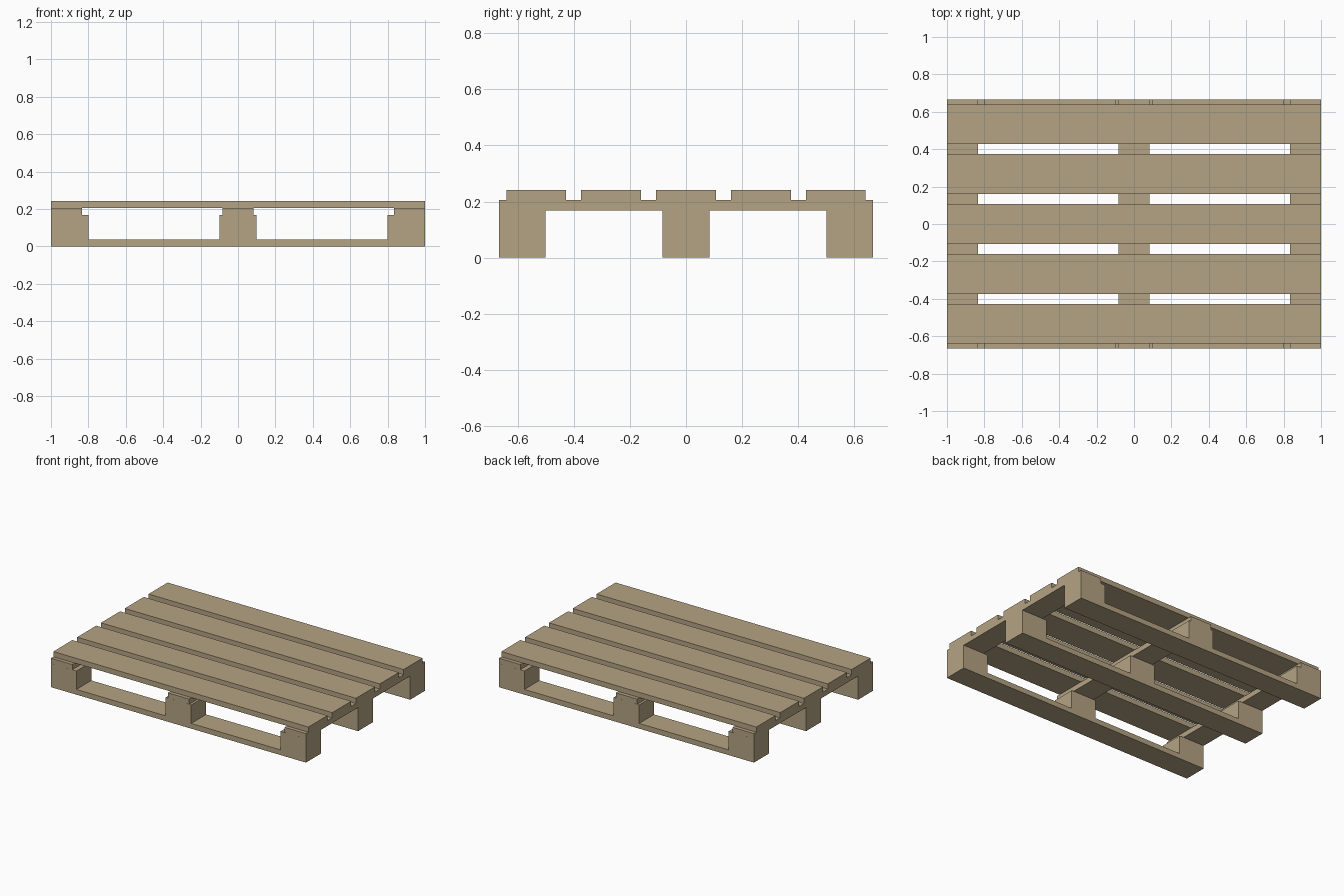
import bpy, bmesh
from mathutils import Matrix

if "Cube" in bpy.data.objects:
    bpy.data.objects.remove(bpy.data.objects["Cube"])

wood = bpy.data.materials.new("pale_wood")
wood.diffuse_color = (0.46, 0.37, 0.23, 1)
wood.use_nodes = True
wood.node_tree.nodes["Principled BSDF"].inputs["Base Color"].default_value = wood.diffuse_color


def box(name, x, y, z0, z1, sx, sy):
    """Box centred on x, y, spanning z0 to z1."""
    bm = bmesh.new()
    bmesh.ops.create_cube(bm, size=1, matrix=Matrix.Translation((0, 0, (z1 - z0) / 2))
                          @ Matrix.Diagonal((sx, sy, z1 - z0, 1)))
    mesh = bpy.data.meshes.new(name)
    bm.to_mesh(mesh)
    bm.free()
    mesh.materials.append(wood)
    obj = bpy.data.objects.new(name, mesh)
    obj.location = (x, y, z0)
    bpy.context.collection.objects.link(obj)


LENGTH, WIDTH = 2.0, 1.333
BOARD = 0.167                      # width of runners and cross boards
Z = (0, 0.037, 0.168, 0.205, 0.242)  # layer heights

rows = {"front": -0.5833, "middle": 0, "back": 0.5833}

# Runners on the floor, with three blocks on each
for row, y in rows.items():
    box(f"{row}_runner", 0, y, Z[0], Z[1], LENGTH, BOARD)
    for col, x in (("left", -0.9), ("centre", 0), ("right", 0.9)):
        box(f"{row}_{col}_block", x, y, Z[1], Z[2], 0.2, BOARD)

# Cross boards joining the blocks
for col, x in (("left", -0.9165), ("centre", 0), ("right", 0.9165)):
    box(f"{col}_cross_board", x, 0, Z[2], Z[3], BOARD, WIDTH)

# Deck boards
for i in range(5):
    box(f"deck_board_{i + 1}", 0, (i - 2) * 0.2667, Z[3], Z[4], LENGTH, 0.2133)
